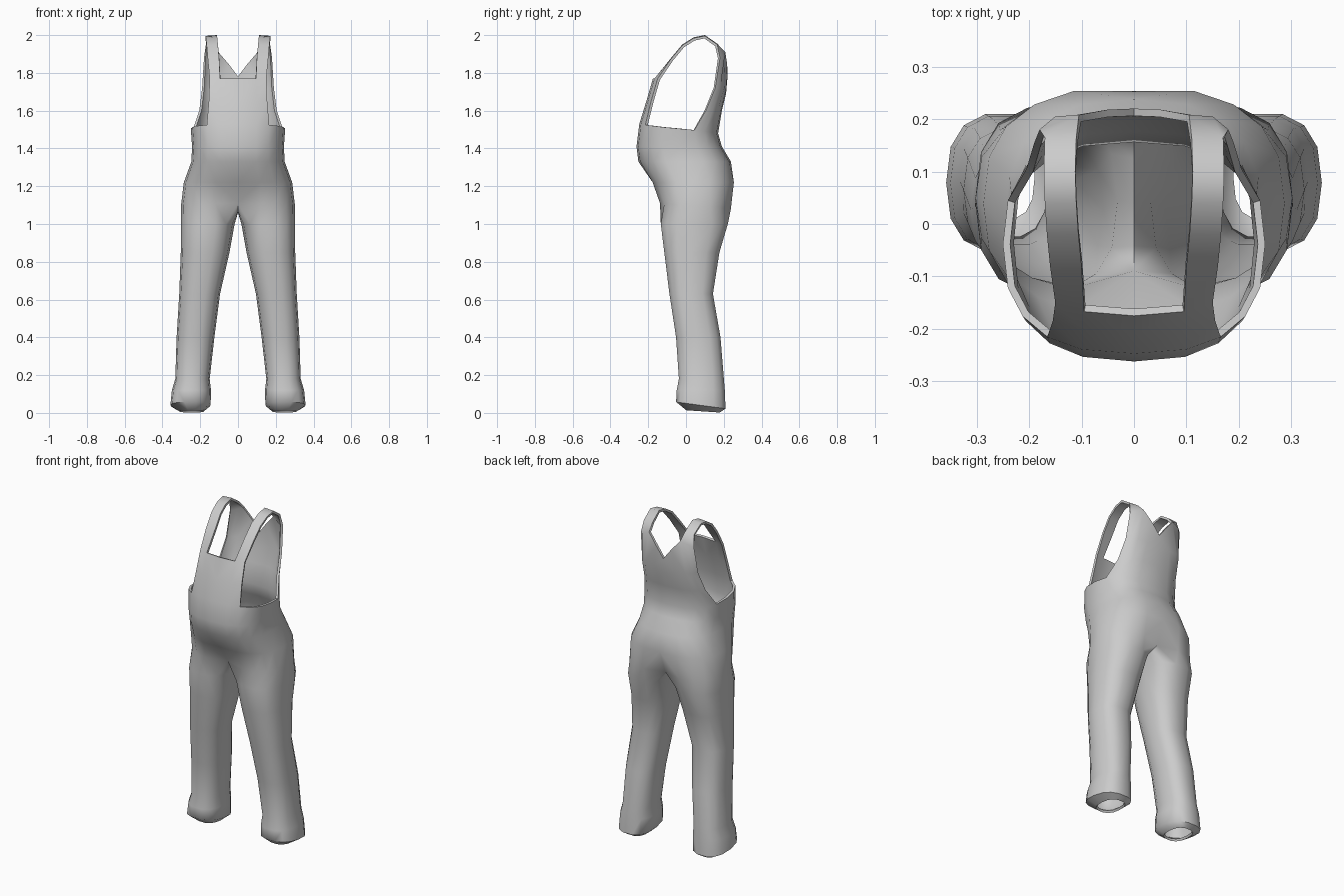
import bpy
import bmesh
from math import sin, cos, pi, radians, copysign

cube = bpy.data.objects.get("Cube")
if cube:
    bpy.data.objects.remove(cube, do_unlink=True)

HALF = 11        # points on a half torso ring, front centre to back centre
RING = 14        # points on a closed leg ring


def soft_power(value, exponent):
    """Signed power, used for rounded-box cross-sections."""
    return copysign(abs(value) ** exponent, value)


def make_material(name, colour):
    material = bpy.data.materials.new(name)
    material.use_nodes = True
    material.diffuse_color = colour
    shader = material.node_tree.nodes["Principled BSDF"]
    shader.inputs["Base Color"].default_value = colour
    shader.inputs["Roughness"].default_value = 0.8
    return material


def torso_ring(bm, z_front, z_back, width, front, back, dent):
    """Half ring running from front centre round the +x side to back centre."""
    middle, depth = (front + back) / 2, (back - front) / 2
    ring = []
    for i in range(HALF):
        angle = pi * i / (HALF - 1)
        on_centre = i in (0, HALF - 1)
        x = 0 if on_centre else width * soft_power(sin(angle), 0.78)
        reach = -soft_power(cos(angle), 0.78) * (1 - dent * on_centre)
        z = z_front + (z_back - z_front) * (1 - cos(angle)) / 2
        ring.append(bm.verts.new((x, middle + depth * reach, z)))
    return ring


def leg_ring(bm, z, inner, outer, front, back, tilt):
    """Closed ring whose first points line up with the torso ring."""
    ring = []
    for i in range(RING):
        angle = (i - HALF // 2) * 2 * pi / RING
        across = soft_power(cos(angle), 0.8)
        along = soft_power(sin(angle), 0.8)
        ring.append(bm.verts.new((
            (inner + outer) / 2 + across * (outer - inner) / 2,
            (front + back) / 2 + along * (back - front) / 2,
            z - tilt * along)))
    return ring


def bridge(bm, lower, upper, closed=False):
    count = len(lower)
    for i in range(count if closed else count - 1):
        j = (i + 1) % count
        bm.faces.new((lower[i], lower[j], upper[j], upper[i]))


def add_row(bm, points):
    return [bm.verts.new(p) for p in points]


bm = bmesh.new()

# Hips, belly and waist: z front, z back, half width, front y, back y, dent
torso_rows = [
    (1.11, 1.08, 0.302, -0.145, 0.245, 0.22),
    (1.22, 1.22, 0.287, -0.185, 0.262, 0.04),
    (1.33, 1.33, 0.247, -0.252, 0.238, 0),
    (1.41, 1.41, 0.243, -0.262, 0.190, 0),
    (1.53, 1.48, 0.250, -0.247, 0.170, 0),
]
torso = [torso_ring(bm, *row) for row in torso_rows]
for lower, upper in zip(torso, torso[1:]):
    bridge(bm, lower, upper)

# Crotch seam closes the lowest torso ring into a leg opening
seam = add_row(bm, [(0, 0.13, 1.07), (0, 0.04, 1.06), (0, -0.05, 1.07)])

# Leg and cuff: z, inner x, outer x, front y, back y, tilt
leg_rows = [
    (1.00, 0.018, 0.303, -0.137, 0.225, 0),
    (0.85, 0.045, 0.303, -0.118, 0.180, 0),
    (0.63, 0.095, 0.311, -0.090, 0.145, 0),
    (0.40, 0.125, 0.325, -0.055, 0.185, 0),
    (0.18, 0.150, 0.332, -0.040, 0.203, 0),
    (0.12, 0.143, 0.350, -0.052, 0.208, 0),
    (0.04, 0.145, 0.358, -0.055, 0.212, 0.018),
    (0.008, 0.180, 0.310, 0.000, 0.180, 0.006),
]
upper = torso[0] + seam
for row in leg_rows:
    lower = leg_ring(bm, *row)
    bridge(bm, lower, upper, closed=True)
    upper = lower

# Front bib
bib = torso[-1][:3]
for z, y, scale in ((1.65, -0.210, 0.98), (1.77, -0.175, 0.95)):
    row = add_row(bm, [(0, y, z), (0.1 * scale, y + 0.008, z),
                       (0.158 * scale, y + 0.025, z)])
    bridge(bm, bib, row)
    bib = row

# Back panel, from the armhole edge to the centre, ending in a V neckline
panel = torso[-1][6:]
panel_rows = [
    [(0.205, 0.105, 1.60), (0.185, 0.14, 1.60), (0.15, 0.168, 1.60),
     (0.09, 0.185, 1.60), (0, 0.19, 1.60)],
    [(0.190, 0.155, 1.72), (0.172, 0.182, 1.72), (0.138, 0.203, 1.72),
     (0.08, 0.212, 1.71), (0, 0.212, 1.69)],
    [(0.180, 0.180, 1.88), (0.150, 0.205, 1.89), (0.105, 0.208, 1.91),
     (0.05, 0.218, 1.845), (0, 0.220, 1.78)],
]
for points in panel_rows:
    row = add_row(bm, points)
    bridge(bm, panel, row)
    panel = row

# Shoulder strap from the bib corner over to the back panel: y, z, inner x
strap = bib[1:]
for y, z, inner in ((-0.08, 1.878, 0.100), (-0.02, 1.95, 0.106),
                    (0.04, 1.988, 0.110), (0.10, 2.0, 0.112),
                    (0.165, 1.955, 0.110)):
    row = add_row(bm, [(inner, y, z), (inner + 0.06, y, z - 0.004)])
    bridge(bm, strap, row)
    strap = row
bm.faces.new(strap + panel[:3])

mesh = bpy.data.meshes.new("overalls")
bm.to_mesh(mesh)
bm.free()
mesh.materials.append(make_material("plain grey cloth", (0.6, 0.6, 0.6, 1)))
overalls = bpy.data.objects.new("overalls", mesh)
bpy.context.collection.objects.link(overalls)

# Mirror the half and give the cloth its thickness
mirror = overalls.modifiers.new("mirror", "MIRROR")
mirror.use_clip = True
mirror.merge_threshold = 0.0005
cloth = overalls.modifiers.new("cloth thickness", "SOLIDIFY")
cloth.thickness = 0.014
cloth.offset = -1

bpy.ops.object.select_all(action="DESELECT")
overalls.select_set(True)
bpy.context.view_layer.objects.active = overalls
for name in [m.name for m in overalls.modifiers]:
    bpy.ops.object.modifier_apply(modifier=name)
bpy.ops.object.shade_smooth_by_angle(angle=radians(55))
